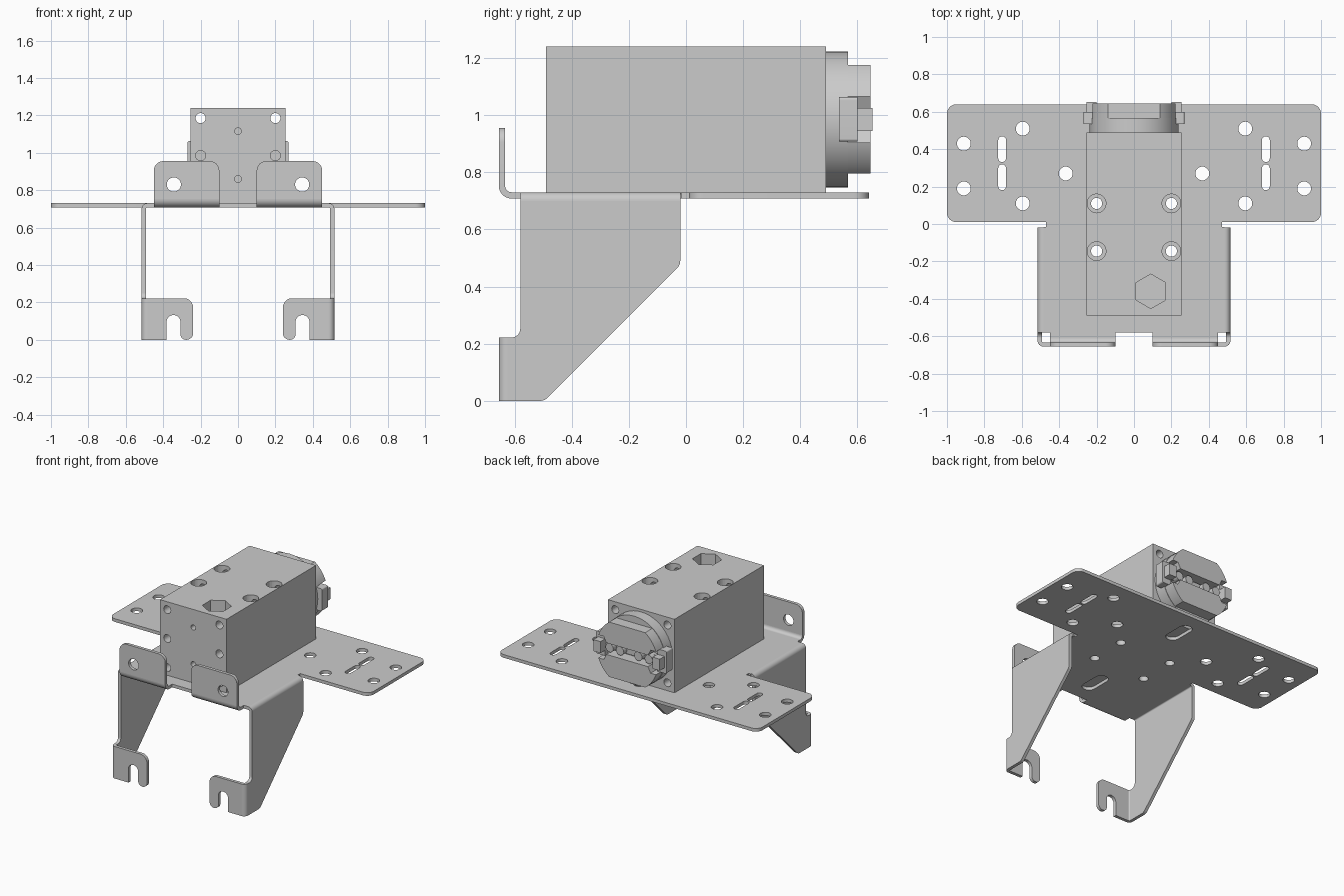
import bpy, bmesh, math
from mathutils import Vector

if "Cube" in bpy.data.objects:
    bpy.data.objects.remove(bpy.data.objects["Cube"])

grey = bpy.data.materials.new("plain_grey")
grey.use_nodes = True
COLOUR = (0.6, 0.6, 0.6, 1)
grey.diffuse_color = COLOUR
grey.node_tree.nodes["Principled BSDF"].inputs["Base Color"].default_value = COLOUR

T = 0.022                      # sheet thickness
TOP, LOW = 0.73, 0.73 - T      # deck heights
PLANES = {"XY": lambda u, v, w: (u, v, w),
          "XZ": lambda u, v, w: (u, w, v),
          "YZ": lambda u, v, w: (w, u, v)}


def arc(cx, cy, r, a0, a1, n=10):
    return [(cx + r * math.cos(math.radians(a0 + (a1 - a0) * i / n)),
             cy + r * math.sin(math.radians(a0 + (a1 - a0) * i / n))) for i in range(n + 1)]


def circle(cx, cy, r, n=28):
    return arc(cx, cy, r, 0, 360, n)[:-1]


def slot(cx, cy, r, half):
    return arc(cx, cy + half, r, 0, 180) + arc(cx, cy - half, r, 180, 360)


def bend(cx, cy, r, a0):
    """Quarter ring: the section of a folded sheet."""
    return arc(cx, cy, r, a0, a0 + 90) + arc(cx, cy, r - T, a0 + 90, a0)


def fillet(points):
    """Polygon from (u, v[, radius]) corners."""
    out = []
    for i, p in enumerate(points):
        c = Vector(p[:2])
        if len(p) < 3:
            out.append(tuple(c))
            continue
        a = (Vector(points[i - 1][:2]) - c).normalized()
        b = (Vector(points[(i + 1) % len(points)][:2]) - c).normalized()
        half = a.angle(b) / 2
        centre = c + (a + b).normalized() * (p[2] / math.sin(half))
        reach = p[2] / math.tan(half)
        s, e = c + a * reach - centre, c + b * reach - centre
        out += [tuple(centre + s.lerp(e, k / 8).normalized() * p[2]) for k in range(9)]
    return out


def mirrored(half):
    """Close a right half outline with its mirror image."""
    return half + [(-p[0],) + tuple(p[1:]) for p in reversed(half)]


def both(points):
    return [(s * x, y) for x, y in points for s in (1, -1)]


def sheet(name, loops, plane, w0, w1, mirror=False):
    """Extrude an outline (further loops are holes or islands) from w0 to w1."""
    bm = bmesh.new()
    edges = []
    for loop in loops:
        vs = [bm.verts.new(PLANES[plane](u, v, w0)) for u, v in loop]
        edges += [bm.edges.new((vs[i - 1], vs[i])) for i in range(len(vs))]
    bmesh.ops.triangle_fill(bm, edges=edges, use_beauty=True)
    ext = bmesh.ops.extrude_face_region(bm, geom=bm.faces[:], use_keep_orig=True)
    moved = [g for g in ext["geom"] if isinstance(g, bmesh.types.BMVert)]
    bmesh.ops.translate(bm, verts=moved, vec=PLANES[plane](0, 0, w1 - w0))
    bmesh.ops.recalc_face_normals(bm, faces=bm.faces[:])
    me = bpy.data.meshes.new(name)
    bm.to_mesh(me)
    bm.free()
    me.materials.append(grey)
    ob = bpy.data.objects.new(name, me)
    bpy.context.collection.objects.link(ob)
    if mirror:
        ob.modifiers.new("Mirror", "MIRROR").use_mirror_merge = False
    return ob


def cut(ob, name, loops, plane, w0, w1):
    cutter = sheet(name, loops, plane, w0, w1)
    cutter.hide_render = True
    cutter.hide_viewport = True
    cutter.display_type = "WIRE"
    m = ob.modifiers.new("Cut", "BOOLEAN")
    m.object, m.solver = cutter, "EXACT"


# Deck plate with holes and slots
RB, RL = 0.045, 0.03           # tab and leg bend radii
YF, XO = -0.655, 0.515         # outer front and side planes
deck = mirrored([(0.1, -0.58), (0.1, YF + RB), (0.45, YF + RB), (0.45, -0.58),
                 (XO - RL, -0.58), (XO - RL, -0.015), (0.47, -0.015), (0.47, 0.01),
                 (1, 0.01, 0.05), (1, 0.64, 0.05)])
bolts = both([(0.2, 0.11), (0.2, -0.145)])
holes = [circle(x, y, 0.037) for x, y in
         both([(0.365, 0.27), (0.595, 0.51), (0.595, 0.11), (0.91, 0.43), (0.91, 0.19)])]
holes += [circle(x, y, 0.03) for x, y in bolts]
holes += [slot(x, y, 0.021, 0.048) for x, y in both([(0.705, 0.4), (0.705, 0.25)])]
holes += [slot(0, y, 0.045, 0.06) for y in (0.44, -0.38)]
sheet("deck_plate", [fillet(deck)] + holes, "XY", LOW, TOP)

# Upturned front tabs
sheet("tab_bend", [bend(YF + RB, LOW + RB, RB, 180)], "YZ", 0.1, 0.45, True)
tab = fillet([(0.1, LOW + RB), (0.45, LOW + RB), (0.45, 0.955, 0.05), (0.1, 0.955, 0.05)])
sheet("front_tab", [tab, circle(0.343, 0.83, 0.038)], "XZ", YF, YF + T, True)

# Side legs
sheet("leg_bend", [bend(XO - RL, TOP - RL, RL, 0)], "XZ", -0.58, -0.02, True)
leg = fillet([(-0.58, TOP - RL), (-0.02, TOP - RL), (-0.02, 0.475, 0.04), (-0.495, 0, 0.04),
              (YF + RL, 0), (YF + RL, 0.222), (-0.58, 0.222, 0.03)])
sheet("side_leg", [leg], "YZ", XO - T, XO, True)

# Slotted feet
sheet("foot_bend", [bend(XO - RL, YF + RL, RL, 270)], "XY", 0, 0.222, True)
foot = fillet([(XO - RL, 0), (XO - RL, 0.222), (0.24, 0.222, 0.05), (0.24, 0, 0.035),
               (0.308, 0, 0.03), (0.308, 0.132, 0.0365), (0.382, 0.132, 0.0365), (0.382, 0)])
sheet("slotted_foot", [foot], "XZ", YF, YF + T, True)

# Housing block with bores
block = mirrored([(0.255, -0.49), (0.255, 0.49)])
housing = sheet("housing", [block] + [circle(x, y, 0.03) for x, y in bolts], "XY", TOP, 1.24)
cut(housing, "long_bore_cutter",
    [circle(x, z, 0.027) for x, z in both([(0.2, 1.185), (0.2, 0.985), (0.2, 0.785)])],
    "XZ", -0.6, 0.6)
cut(housing, "pin_hole_cutter", [circle(0, z, 0.018) for z in (1.115, 0.86)], "XZ", -0.6, -0.42)
cut(housing, "counterbore_cutter", [circle(x, y, 0.05) for x, y in bolts], "XY", 1.15, 1.3)
cut(housing, "hex_pocket_cutter", [arc(0.09, -0.36, 0.092, 30, 330, 5)], "XY", 1.1, 1.3)

# Round rear connector
ZC = 0.985
sheet("connector_base", [circle(0, ZC, 0.238, 48)], "XZ", 0.49, 0.567)
R = 0.235
lo, hi = (math.degrees(math.asin(h / R)) for h in (0.08, 0.19))
for name, s in (("upper_jaw", 1), ("lower_jaw", -1)):
    right = arc(0, 0, R, lo, hi)
    left = [(-x, z) for x, z in reversed(right)]
    inner = [(-0.18, 0.08), (-0.16, 0.04), (0.16, 0.04), (0.18, 0.08)]
    sheet(name, [[(x, ZC + s * z) for x, z in right + left + inner]], "XZ", 0.567, 0.645)

# Side clips and contact pins
clip = fillet([(0.2, ZC - 0.078), (0.27, ZC - 0.078, 0.01),
               (0.27, ZC + 0.078, 0.01), (0.2, ZC + 0.078)])
sheet("side_clip", [clip], "XZ", 0.535, 0.6, True)
lug = [(0.2, ZC - 0.04), (0.255, ZC - 0.04), (0.255, ZC + 0.04), (0.2, ZC + 0.04)]
sheet("clip_lug", [lug], "XZ", 0.6, 0.652, True)
sheet("contact_bar", [mirrored([(0.2, ZC - 0.025), (0.2, ZC + 0.025)])], "XZ", 0.567, 0.59)
sheet("contact_pin", [circle(x, ZC, 0.03, 20) for x in (0.07, 0.15)], "XZ", 0.567, 0.625, True)

# Smooth the curved walls, keep edges crisp
for ob in bpy.context.scene.objects:
    ob.select_set(ob.type == "MESH" and not ob.hide_render)
    if ob.select_get():
        bpy.context.view_layer.objects.active = ob
bpy.ops.object.shade_smooth_by_angle(angle=math.radians(30))
